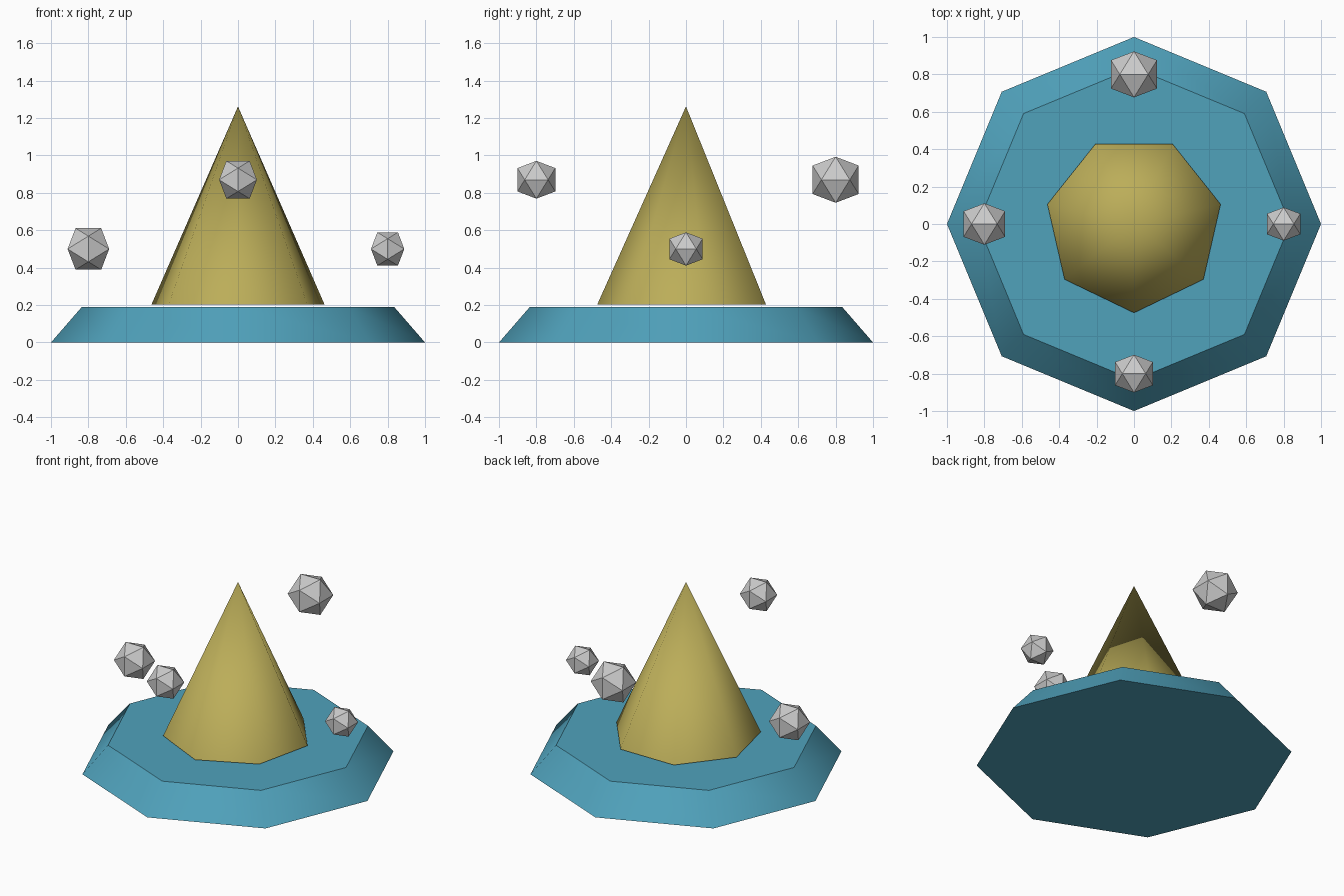
import bpy, bmesh
from math import pi, radians, sqrt
from mathutils import Vector

if "Cube" in bpy.data.objects:
    bpy.data.objects.remove(bpy.data.objects["Cube"])


def paint(obj, name, color):
    mat = bpy.data.materials.new(name)
    mat.diffuse_color = color
    mat.use_nodes = True
    mat.node_tree.nodes["Principled BSDF"].inputs["Base Color"].default_value = mat.diffuse_color
    obj.data.materials.append(mat)


def tapered_part(name, sides, r1, r2, z1, z2, turn, angle, color):
    """Upright closed cone or frustum, smooth around its sides."""
    bpy.ops.mesh.primitive_cone_add(vertices=sides, radius1=r1, radius2=r2,
                                    depth=z2 - z1, location=(0, 0, (z1 + z2) / 2),
                                    rotation=(0, 0, turn))
    obj = bpy.context.object
    obj.name = name
    bpy.ops.object.shade_smooth_by_angle(angle=radians(angle))
    paint(obj, name + "_paint", color)
    return obj


def rock(name, location, half):
    """Flat-faced icosahedron; half is its half-extent along each axis."""
    a, b = half, half * 2 / (1 + sqrt(5))
    bm = bmesh.new()
    for s in (-1, 1):
        for t in (-1, 1):
            for co in ((s * b, 0, t * a), (0, s * a, t * b), (s * a, t * b, 0)):
                bm.verts.new(Vector(co))
    bmesh.ops.convex_hull(bm, input=bm.verts[:])
    bmesh.ops.recalc_face_normals(bm, faces=bm.faces[:])
    mesh = bpy.data.meshes.new(name)
    bm.to_mesh(mesh)
    bm.free()
    obj = bpy.data.objects.new(name, mesh)
    obj.location = location
    bpy.context.collection.objects.link(obj)


# Octagonal plinth and the seven-sided spire hovering just above it
tapered_part("plinth", 8, 1.0, 0.835, 0.0, 0.19, 0, 40, (0.08, 0.36, 0.50, 1))
tapered_part("spire", 7, 0.475, 0.0, 0.202, 1.262, pi, 60, (0.50, 0.42, 0.10, 1))

# Four floating rocks, one on each side
rock("rock_right", (0.8, 0, 0.5), 0.089)
rock("rock_back", (0, 0.8, 0.87), 0.123)
rock("rock_left", (-0.8, 0, 0.5), 0.111)
rock("rock_front", (0, -0.8, 0.87), 0.101)
